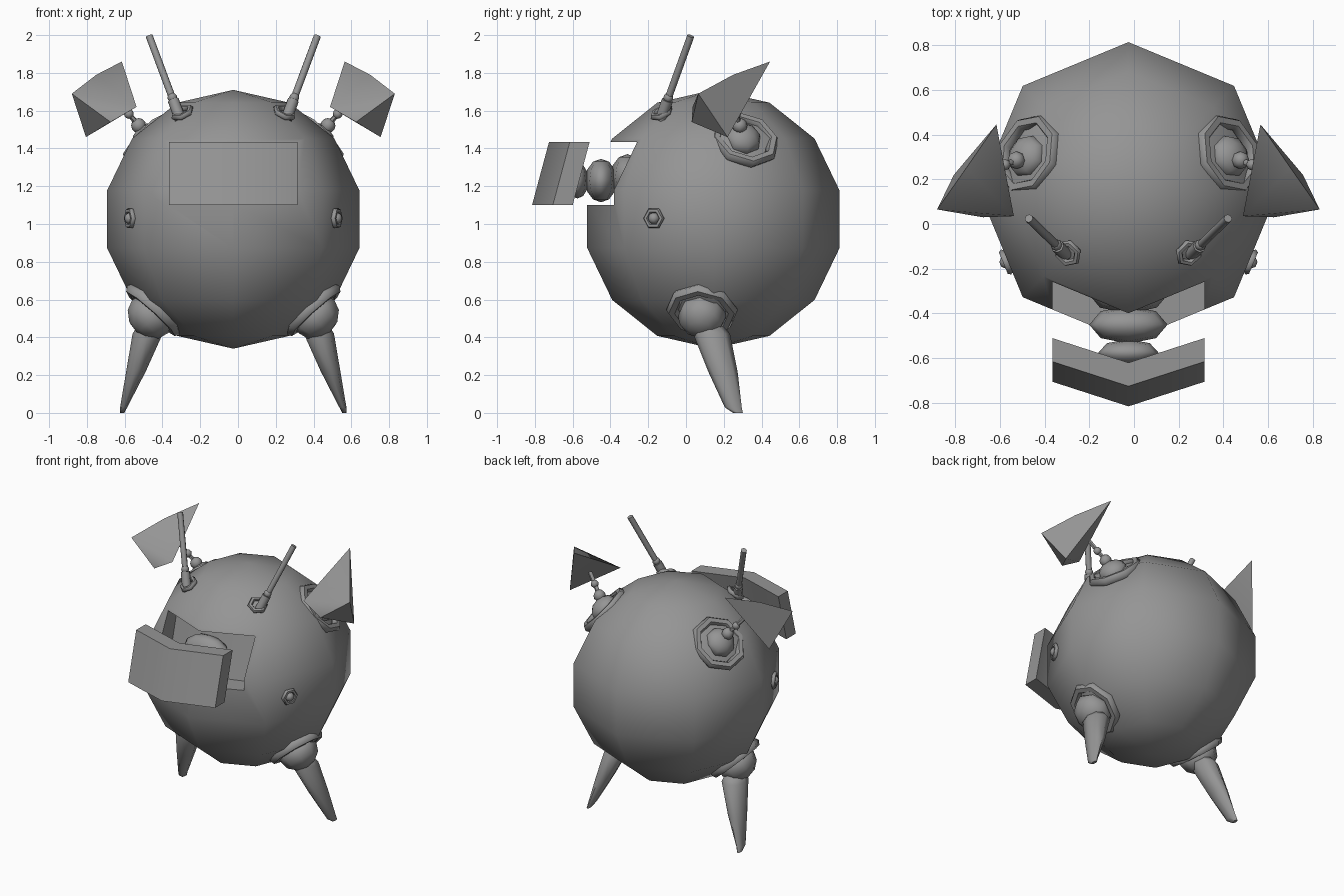
import bpy, bmesh, math
from mathutils import Vector

if "Cube" in bpy.data.objects:
    bpy.data.objects.remove(bpy.data.objects["Cube"])

CX = -0.025                                  # symmetry plane
CENTRE = Vector((CX, 0.145, 1.025))

grey = bpy.data.materials.new("grey")
grey.diffuse_color = (0.3, 0.3, 0.3, 1)
grey.use_nodes = True
grey.node_tree.nodes["Principled BSDF"].inputs["Base Color"].default_value = grey.diffuse_color


def finish(ob, name, angle=60):
    ob.name = name
    ob.data.materials.clear()
    ob.data.materials.append(grey)
    bpy.ops.object.select_all(action='DESELECT')
    ob.select_set(True)
    bpy.context.view_layer.objects.active = ob
    bpy.ops.object.shade_smooth_by_angle(angle=math.radians(angle))
    return ob


def aim(direction):
    return Vector(direction).to_track_quat('Z', 'Y').to_euler()


def ball(name, loc, radii, direction=(0, 0, 1), seg=8, rings=6):
    bpy.ops.mesh.primitive_uv_sphere_add(segments=seg, ring_count=rings, radius=1,
                                         location=loc, rotation=aim(direction))
    ob = bpy.context.object
    ob.scale = radii
    return finish(ob, name)


def ring(name, loc, direction, major, minor, sides):
    bpy.ops.mesh.primitive_torus_add(major_segments=sides, minor_segments=6,
                                     major_radius=major, minor_radius=minor,
                                     location=loc, rotation=aim(direction))
    return finish(bpy.context.object, name)


def rod(name, a, b, r, sides=8):
    a, b = Vector(a), Vector(b)
    bpy.ops.mesh.primitive_cylinder_add(vertices=sides, radius=r, depth=(b - a).length,
                                        location=(a + b) / 2, rotation=aim(b - a))
    return finish(bpy.context.object, name)


def mesh_object(name, bm, angle=60):
    bmesh.ops.recalc_face_normals(bm, faces=bm.faces[:])
    me = bpy.data.meshes.new(name)
    bm.to_mesh(me)
    bm.free()
    ob = bpy.data.objects.new(name, me)
    bpy.context.collection.objects.link(ob)
    return finish(ob, name, angle)


def loft(name, sections, sides=8):
    """Sections are (centre, x radius, y radius), horizontal."""
    bm = bmesh.new()
    loops = []
    for c, rx, ry in sections:
        loops.append([bm.verts.new((c[0] + rx * math.cos(2 * math.pi * i / sides),
                                    c[1] + ry * math.sin(2 * math.pi * i / sides), c[2]))
                      for i in range(sides)])
    for a, b in zip(loops, loops[1:]):
        for i in range(sides):
            j = (i + 1) % sides
            bm.faces.new((a[i], a[j], b[j], b[i]))
    bm.faces.new(loops[0])
    bm.faces.new(loops[-1])
    return mesh_object(name, bm)


def chevron(name, front, back):
    """Leaning V-shaped slab; front and back are y of the fold at its foot."""
    bm = bmesh.new()
    levels = []
    for z, lean in ((1.10, 0.0), (1.435, 0.09)):
        pts = [(-0.34, front + 0.11), (0, front), (0.34, front + 0.11),
               (0.34, back + 0.11), (0, back), (-0.34, back + 0.11)]
        levels.append([bm.verts.new((CX + x, y + lean, z)) for x, y in pts])
    lo, hi = levels
    for i in range(6):
        j = (i + 1) % 6
        bm.faces.new((lo[i], lo[j], hi[j], hi[i]))
    for lv in levels:
        bm.faces.new((lv[0], lv[1], lv[4], lv[5]))
        bm.faces.new((lv[1], lv[2], lv[3], lv[4]))
    return mesh_object(name, bm, 40)


# Round body with a pocket cut in the front
body = ball("body", CENTRE, (0.685,) * 3, seg=8, rings=7)
cutter = chevron("pocket_cutter", -1.1, -0.35)
cut = body.modifiers.new("pocket", 'BOOLEAN')
cut.operation = 'DIFFERENCE'
cut.solver = 'EXACT'
cut.object = cutter
bpy.ops.object.select_all(action='DESELECT')
body.select_set(True)
bpy.context.view_layer.objects.active = body
bpy.ops.object.modifier_apply(modifier=cut.name)
bpy.data.objects.remove(cutter)
finish(body, "body", 50)

# Face plate on a jointed neck
chevron("face_plate", -0.815, -0.71)
ball("neck_joint_inner", (CX, -0.31, 1.25), (0.18, 0.09, 0.12))
ball("neck_joint_middle", (CX, -0.45, 1.23), (0.175, 0.085, 0.115))
ball("neck_joint_outer", (CX, -0.575, 1.23), (0.135, 0.06, 0.095))

for side, s in (("right", 1), ("left", -1)):
    def P(x, y, z):
        return Vector((CX + s * (x - CX), y, z))

    def D(x, y, z):
        return Vector((s * x, y, z))

    # Antenna
    n = D(0.265, -0.275, 0.565)
    up = D(0.15, 0.145, 0.41).normalized()
    base, tip = P(0.265, -0.125, 1.58), P(0.42, 0.025, 1.995)
    ring(side + "_antenna_nut", P(0.245, -0.13, 1.59), n, 0.05, 0.016, 6)
    rod(side + "_antenna_socket", base - up * 0.03, base + up * 0.085, 0.03)
    ball(side + "_antenna_joint", base + up * 0.1, (0.026,) * 3)
    rod(side + "_antenna_rod", base, tip, 0.019)

    # Side bolt
    n = D(math.cos(math.pi / 8), -math.sin(math.pi / 8), 0)
    bolt = P(0.522, -0.17, 1.03)
    ring(side + "_bolt_ring", bolt, n, 0.045, 0.015, 6)
    ball(side + "_bolt_head", bolt, (0.03,) * 3)

    # Leg: collar, hip ball and tapering spike
    n = D(0.42, -0.065, -0.47)
    ring(side + "_hip_collar", P(0.395, 0.085, 0.545), n, 0.16, 0.032, 8)
    ball(side + "_hip", P(0.415, 0.085, 0.51), (0.13, 0.13, 0.11), n)
    loft(side + "_leg", [(P(0.422, 0.12, 0.46), 0.06, 0.075),
                         (P(0.428, 0.135, 0.42), 0.08, 0.098),
                         (P(0.49, 0.195, 0.22), 0.052, 0.078),
                         (P(0.555, 0.25, 0.03), 0.019, 0.045),
                         (P(0.563, 0.275, 0.0), 0.011, 0.026)])

    # Ear: collar, dome, beaded stem and folded shell
    n = D(0.445, 0.165, 0.435)
    ring(side + "_ear_collar", P(0.42, 0.31, 1.445), n, 0.16, 0.03, 8)
    ball(side + "_ear_dome", P(0.425, 0.30, 1.45), (0.1, 0.1, 0.075), n)
    a, b = P(0.45, 0.295, 1.49), P(0.58, 0.245, 1.645)
    rod(side + "_ear_stem", a, b, 0.014, 6)
    ball(side + "_ear_bead_lower", a.lerp(b, 0.2), (0.04,) * 3)
    ball(side + "_ear_bead_upper", a.lerp(b, 0.6), (0.026,) * 3)
    bm = bmesh.new()
    for p in ((0.565, 0.445, 1.86), (0.83, 0.065, 1.69), (0.755, 0.22, 1.46),
              (0.487, 0.035, 1.62), (0.625, 0.03, 1.54), (0.70, 0.25, 1.79)):
        bm.verts.new(P(*p))
    bmesh.ops.convex_hull(bm, input=bm.verts[:])
    mesh_object(side + "_ear", bm, 50)
